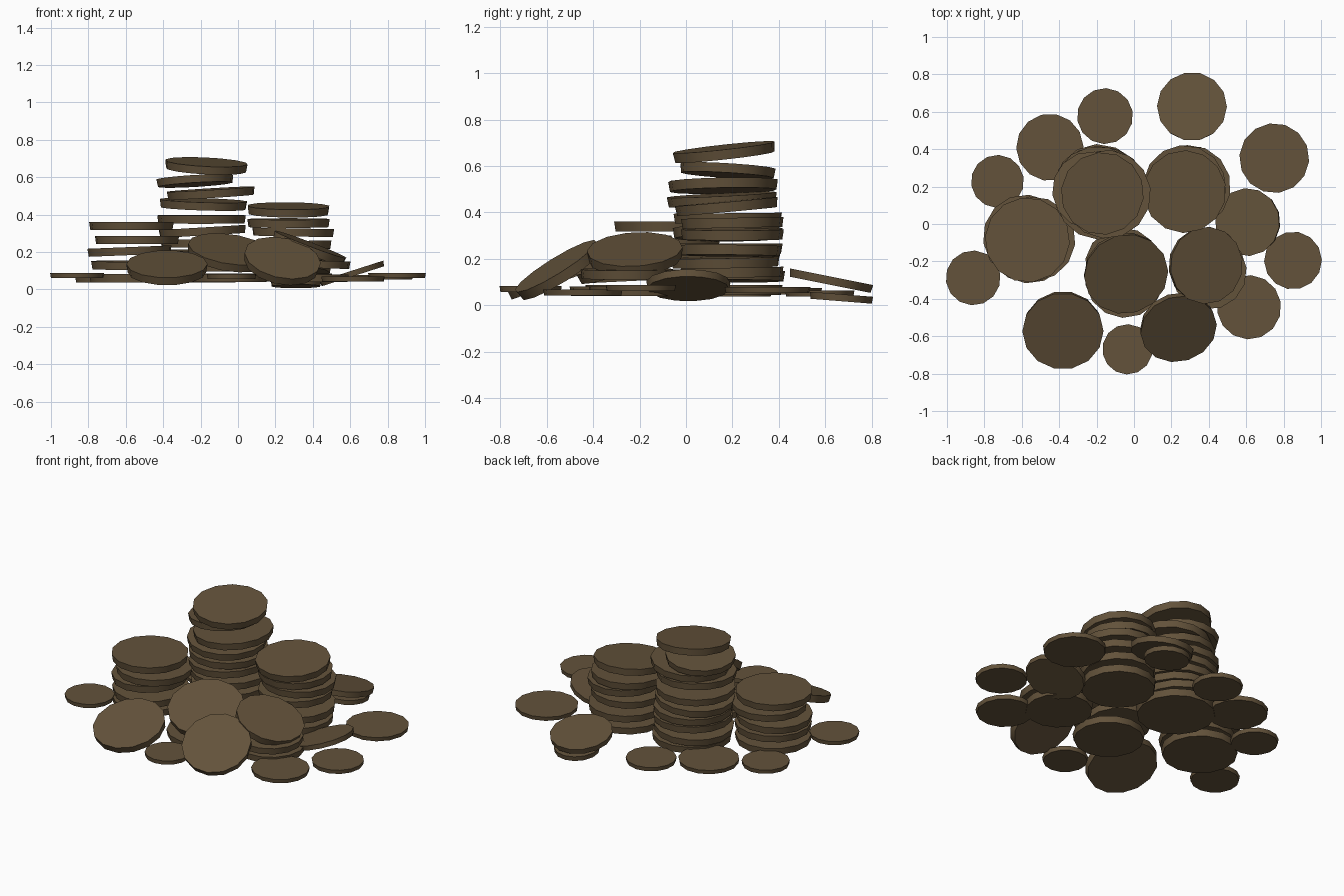
import bpy, bmesh, math, random
from mathutils import Vector, Matrix

random.seed(4)
bronze = bpy.data.materials.new("dull_bronze")
bronze.diffuse_color = (0.125, 0.085, 0.043, 1)


def coin(name, x, y, z, r, t=0.04, sx=0.0, sy=0.0):
    """Bevelled 14-sided disc; sx, sy are the rise of its plane along x and y."""
    bm = bmesh.new()
    bmesh.ops.create_cone(bm, cap_ends=True, segments=14,
                          radius1=r * 0.98, radius2=r * 1.01, depth=t)
    bmesh.ops.rotate(bm, verts=bm.verts, cent=(0, 0, 0),
                     matrix=Matrix.Rotation(random.uniform(0, 0.45), 3, 'Z'))
    tilt = Vector((0, 0, 1)).rotation_difference(Vector((-sx, -sy, 1)))
    bm.transform(Matrix.Translation((x, y, z)) @ tilt.to_matrix().to_4x4())
    me = bpy.data.meshes.new(name)
    bm.to_mesh(me)
    bm.free()
    me.materials.append(bronze)
    for p in me.polygons:
        p.use_smooth = len(p.vertices) == 4
    ob = bpy.data.objects.new(name, me)
    bpy.context.collection.objects.link(ob)
    bpy.context.view_layer.objects.active = ob
    ob.select_set(True)
    bpy.ops.object.shade_smooth_by_angle(angle=math.radians(40))
    ob.select_set(False)


def stack(name, r, rows):
    for i, (x, y, z, sx, sy) in enumerate(rows):
        coin(f"{name}_{i + 1}", x, y, z, r, 0.043, sx, sy)


# Tall stack
stack("tall_stack_coin", 0.235, [
    (-0.17, 0.18, 0.065, 0, 0), (-0.19, 0.19, 0.125, 0.03, 0),
    (-0.17, 0.17, 0.185, -0.02, 0.02), (-0.18, 0.18, 0.245, 0, 0),
    (-0.19, 0.18, 0.31, 0.06, 0), (-0.195, 0.18, 0.375, 0, 0.01),
    (-0.185, 0.155, 0.455, -0.03, 0.05), (-0.145, 0.16, 0.515, 0.06, 0.02)])
coin("tall_stack_coin_9", -0.23, 0.18, 0.58, 0.205, 0.04, 0.06, -0.06)
coin("tall_stack_coin_10", -0.17, 0.165, 0.66, 0.22, 0.043, -0.05, 0.11)

# Right rear stack
stack("right_stack_coin", 0.22, [
    (0.28, 0.19, 0.065, 0, 0), (0.29, 0.2, 0.14, 0, 0.02),
    (0.28, 0.19, 0.235, 0.02, -0.01), (0.295, 0.2, 0.305, -0.02, 0),
    (0.27, 0.2, 0.355, 0, 0.02), (0.27, 0.175, 0.425, -0.01, 0.09)])

# Left stack
stack("left_stack_coin", 0.225, [
    (-0.57, -0.08, 0.06, 0, 0), (-0.56, -0.09, 0.13, 0, 0.02),
    (-0.58, -0.07, 0.205, 0.04, 0), (-0.54, -0.08, 0.265, 0, 0),
    (-0.57, -0.085, 0.34, 0, 0)])

# Front right pair, with coins leaning on the heap
coin("front_right_base", 0.39, -0.22, 0.06, 0.2)
coin("front_right_middle", 0.40, -0.255, 0.135, 0.2, 0.04, -0.03)
coin("front_right_leaning", 0.38, -0.22, 0.22, 0.205, 0.045, -0.38, 0.06)
coin("centre_base", -0.05, -0.29, 0.06, 0.21)
coin("centre_middle", -0.06, -0.22, 0.125, 0.2, 0.04, 0, 0.05)
coin("centre_leaning", -0.045, -0.26, 0.195, 0.225, 0.045, -0.15, 0.38)
coin("front_leaning", 0.235, -0.55, 0.15, 0.205, 0.045, -0.2, 0.62)
coin("front_left_leaning", -0.38, -0.565, 0.115, 0.215, 0.045, 0, 0.36)
coin("right_tilted", 0.61, 0.01, 0.085, 0.18, 0.03, 0.32, 0)
coin("rear_tilted", 0.31, 0.625, 0.105, 0.185, 0.035, 0, -0.2)
coin("rear_under", 0.31, 0.67, 0.032, 0.135, 0.03, 0, -0.08)

# Loose coins lying flat
for name, x, y, z, r in [
        ("loose_front", -0.035, -0.67, 0.07, 0.133), ("loose_front_right", 0.615, -0.445, 0.055, 0.17),
        ("loose_right", 0.85, -0.195, 0.075, 0.153), ("loose_rear_right", 0.75, 0.352, 0.065, 0.185),
        ("loose_rear", -0.155, 0.577, 0.05, 0.148), ("loose_rear_left", -0.45, 0.41, 0.06, 0.178),
        ("loose_left", -0.73, 0.228, 0.05, 0.14), ("loose_front_left", -0.86, -0.288, 0.075, 0.145)]:
    coin(name, x, y, z, r, 0.026)
